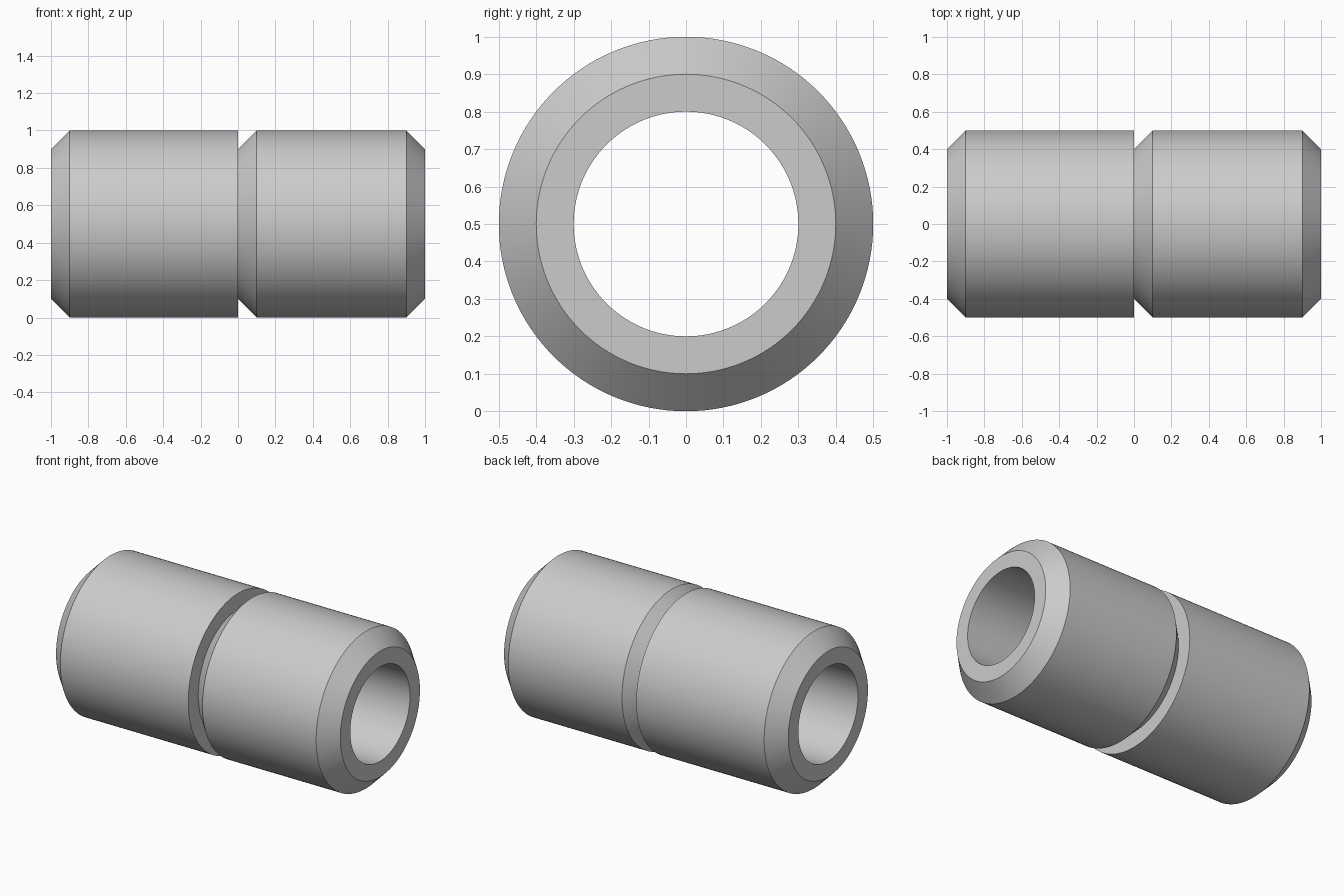
import bpy
import bmesh
from math import cos, sin, radians, tau

SEGMENTS = 128
CENTRE_Z = 0.5

cube = bpy.data.objects.get("Cube")
if cube:
    bpy.data.objects.remove(cube, do_unlink=True)

# Plain grey material
grey = bpy.data.materials.new("light_grey")
grey.use_nodes = True
colour = (0.6, 0.6, 0.6, 1)
grey.diffuse_color = colour
grey.node_tree.nodes["Principled BSDF"].inputs["Base Color"].default_value = colour

# Closed wall section as (x, radius): bore, chamfered ends and the one-sided groove
section = [(-1, 0.3), (-1, 0.4), (-0.9, 0.5), (0, 0.5), (0, 0.4),
           (0.1, 0.5), (0.9, 0.5), (1, 0.4), (1, 0.3)]


def revolve(name, profile, material):
    """Sweep a closed profile round the x axis."""
    bm = bmesh.new()
    rings = []
    for i in range(SEGMENTS):
        a = tau * i / SEGMENTS
        rings.append([bm.verts.new((x, r * cos(a), CENTRE_Z + r * sin(a)))
                      for x, r in profile])
    for i, ring in enumerate(rings):
        after = rings[(i + 1) % SEGMENTS]
        for j in range(len(profile)):
            k = (j + 1) % len(profile)
            bm.faces.new((ring[j], ring[k], after[k], after[j]))
    bmesh.ops.recalc_face_normals(bm, faces=bm.faces)
    mesh = bpy.data.meshes.new(name)
    bm.to_mesh(mesh)
    bm.free()
    mesh.materials.append(material)
    obj = bpy.data.objects.new(name, mesh)
    bpy.context.collection.objects.link(obj)
    return obj


# Grooved tubular sleeve, with crisp chamfer edges
sleeve = revolve("grooved_sleeve", section, grey)
bpy.ops.object.select_all(action="DESELECT")
sleeve.select_set(True)
bpy.context.view_layer.objects.active = sleeve
bpy.ops.object.shade_smooth_by_angle(angle=radians(30))
